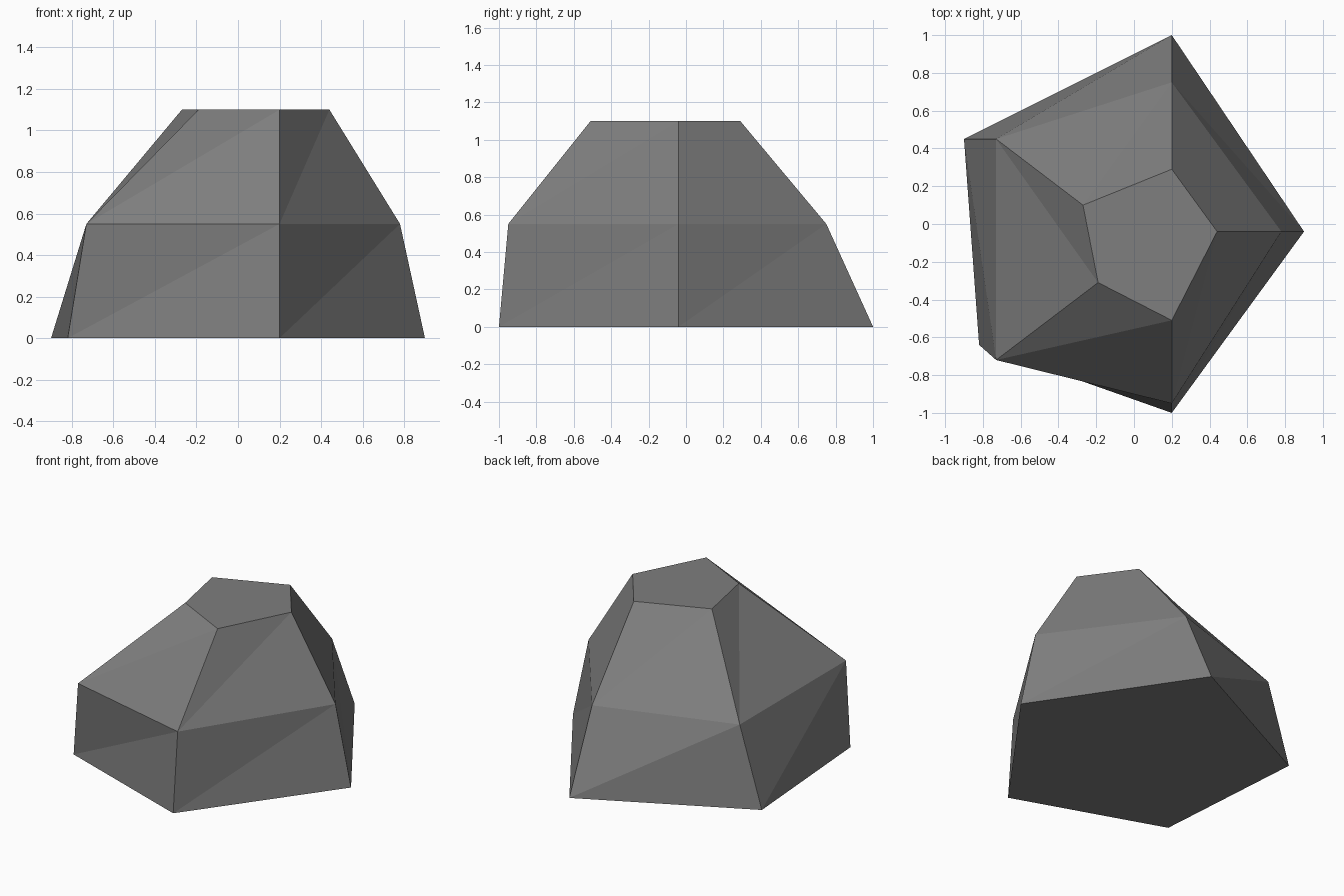
import bpy
import bmesh

if "Cube" in bpy.data.objects:
    bpy.data.objects.remove(bpy.data.objects["Cube"])

# Single flat rock colour
grey = bpy.data.materials.new("stone grey")
grey.diffuse_color = (0.21, 0.21, 0.21, 1.0)
grey.use_nodes = True
grey.node_tree.nodes["Principled BSDF"].inputs["Base Color"].default_value = grey.diffuse_color

# Three five-sided outlines, counter-clockwise from the back corner
rings = [
    (0.0, [(0.2, 1.0), (-0.9, 0.45), (-0.82, -0.64), (0.2, -1.0), (0.9, -0.04)]),
    (0.55, [(0.2, 0.75), (-0.73, 0.45), (-0.73, -0.72), (0.2, -0.95), (0.78, -0.04)]),
    (1.1, [(0.2, 0.29), (-0.27, 0.1), (-0.19, -0.31), (0.2, -0.51), (0.44, -0.04)]),
]

bm = bmesh.new()
loops = [[bm.verts.new((x, y, z)) for x, y in outline] for z, outline in rings]

# Sloping sides, split along the same diagonal all the way round
for low, high in zip(loops, loops[1:]):
    for i in range(5):
        j = (i + 1) % 5
        bm.faces.new((low[i], low[j], high[j]))
        bm.faces.new((low[i], high[j], high[i]))

# Flat base and top
bm.faces.new(loops[0][::-1])
bm.faces.new(loops[-1])
bmesh.ops.recalc_face_normals(bm, faces=bm.faces[:])

mesh = bpy.data.meshes.new("rock")
bm.to_mesh(mesh)
bm.free()
mesh.materials.append(grey)
rock = bpy.data.objects.new("rock", mesh)
bpy.context.collection.objects.link(rock)
